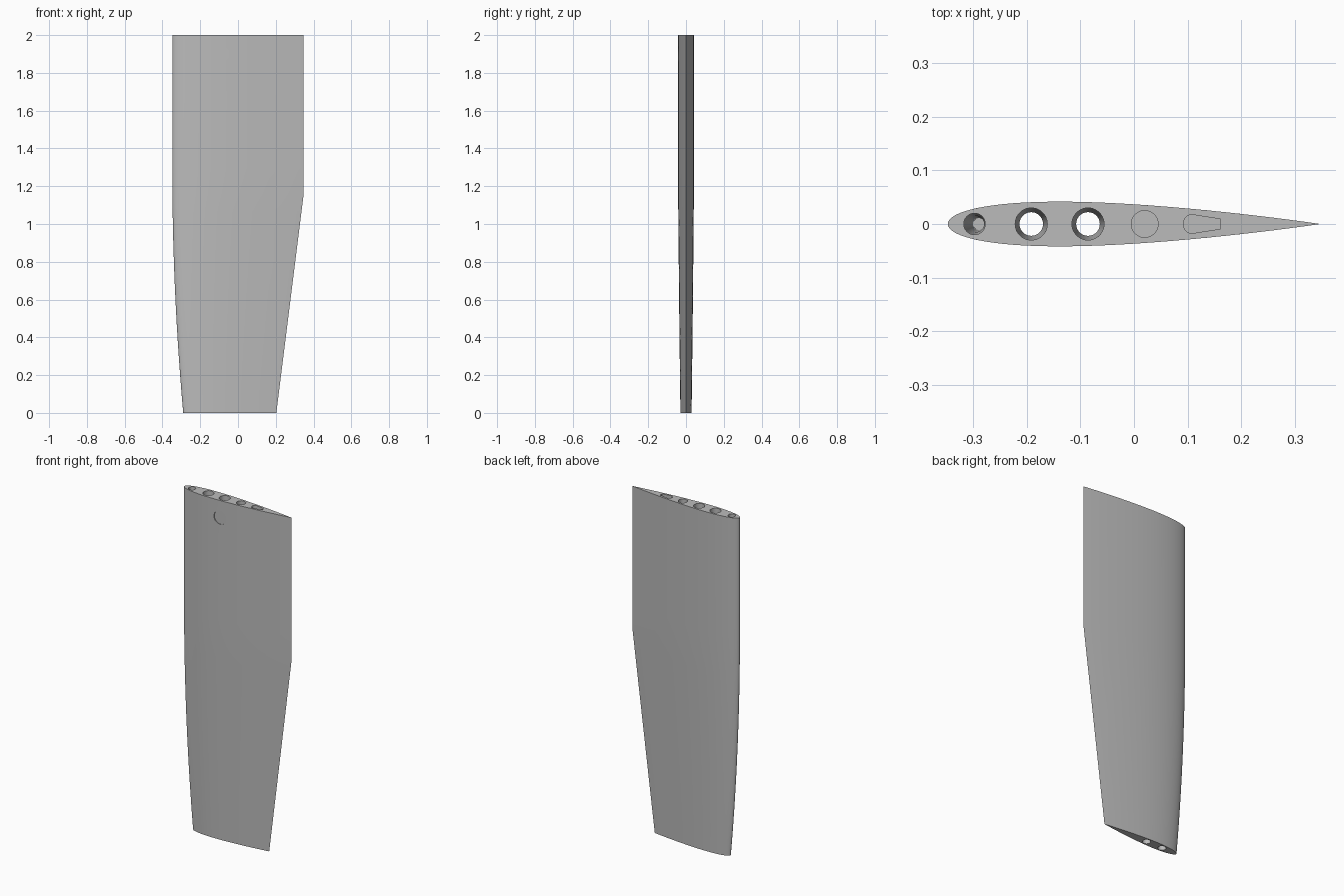
import bpy, bmesh, math
from mathutils import Vector

cube = bpy.data.objects.get("Cube")
if cube:
    bpy.data.objects.remove(cube, do_unlink=True)

grey = bpy.data.materials.new("light grey")
grey.use_nodes = True
grey.diffuse_color = (0.5, 0.5, 0.5, 1)
grey.node_tree.nodes["Principled BSDF"].inputs["Base Color"].default_value = (0.5, 0.5, 0.5, 1)

KNEE, BEND = 1.16, 1.3          # heights where the edges start to taper
LEVELS = [KNEE * i / 12 for i in range(13)] + [BEND, 1.65, 2.0]


def loft(name, rings):
    """Closed solid through rings of equal point count."""
    bm = bmesh.new()
    rows = [[bm.verts.new(p) for p in ring] for ring in rings]
    n = len(rows[0])
    for low, high in zip(rows, rows[1:]):
        for i in range(n):
            j = (i + 1) % n
            bm.faces.new((low[i], low[j], high[j], high[i]))
    bm.faces.new(rows[0][::-1])
    bm.faces.new(rows[-1])
    bmesh.ops.recalc_face_normals(bm, faces=bm.faces)
    mesh = bpy.data.meshes.new(name)
    bm.to_mesh(mesh)
    bm.free()
    mesh.materials.append(grey)
    obj = bpy.data.objects.new(name, mesh)
    bpy.context.collection.objects.link(obj)
    return obj


def smooth(obj):
    bpy.ops.object.select_all(action='DESELECT')
    obj.select_set(True)
    bpy.context.view_layer.objects.active = obj
    bpy.ops.object.shade_smooth_by_angle(angle=math.radians(30))


# Planform and symmetric foil section
def leading(z):
    return -0.348 + 0.058 * max(0, 1 - z / BEND) ** 2


def trailing(z):
    return 0.203 + 0.145 * min(1, z / KNEE)


def joint(z):
    return 0.183 + 0.01 * z


def half_thickness(u):
    return 0.6 * (0.2969 * math.sqrt(u) - 0.126 * u - 0.3516 * u**2
                  + 0.2843 * u**3 - 0.1036 * u**4)


def foil_point(x, z, side):
    chord = trailing(z) - leading(z)
    u = min(1, max(0, (x - leading(z)) / chord))
    return Vector((x, side * chord * half_thickness(u), z))


def body_ring(z, n=28):
    a, b = leading(z), joint(z)
    xs = [a + (b - a) * (1 - math.cos(math.pi / 2 * i / n)) for i in range(n + 1)]
    return ([foil_point(x, z, -1) for x in xs]
            + [foil_point(x, z, 1) for x in xs[:0:-1]])


def tail_ring(z, n=5):
    a, b = joint(z), trailing(z)
    xs = [a + (b - a) * i / n for i in range(n + 1)]
    return ([foil_point(x, z, -1) for x in xs]
            + [foil_point(x, z, 1) for x in xs[-2::-1]])


def circle(x, r, z, n=40):
    return [Vector((x + r * math.cos(t), r * math.sin(t), z))
            for t in (2 * math.pi * i / n for i in range(n))]


def teardrop(z, n=16):
    arc = [math.radians(100 + 160 * i / n) for i in range(n + 1)]
    pts = [Vector((0.11 + 0.018 * math.cos(t), 0.018 * math.sin(t), z)) for t in arc]
    return pts + [Vector((0.162, -0.009, z)), Vector((0.162, 0.009, z))]


body = loft("foil_body", [body_ring(z) for z in LEVELS])
tail = loft("trailing_edge", [tail_ring(z) for z in LEVELS])

# Bores: two tapered through holes and three blind sockets
cutters = [loft("bore_cutter", [circle(x, 0.022, -0.02), circle(x, 0.03, 2.001)])
           for x in (-0.192, -0.086)]
cutters += [
    loft("round_socket_cutter", [circle(0.02, 0.025, 1.0), circle(0.02, 0.025, 2.02)]),
    loft("teardrop_socket_cutter", [teardrop(1.2), teardrop(2.02)]),
    loft("nose_socket_cutter", [circle(-0.29, 0.011, 0.5), circle(-0.295, 0.015, 1.0),
                                circle(-0.298, 0.02, 1.5), circle(-0.298, 0.02, 2.02)]),
]

# Shallow round recess on the front face
recess = [[Vector((p.x, y, 1.9 + p.y)) for p in circle(-0.087, 0.04, 0)]
          for y in (-0.06, -0.038)]
cutters.append(loft("recess_cutter", recess))

for cutter in cutters:
    cutter.hide_render = True
    mod = body.modifiers.new(cutter.name, 'BOOLEAN')
    mod.operation = 'DIFFERENCE'
    mod.solver = 'EXACT'
    mod.object = cutter
bpy.context.view_layer.objects.active = body
for name in [m.name for m in body.modifiers]:
    bpy.ops.object.modifier_apply(modifier=name)
for cutter in cutters:
    bpy.data.objects.remove(cutter, do_unlink=True)

smooth(body)
smooth(tail)
